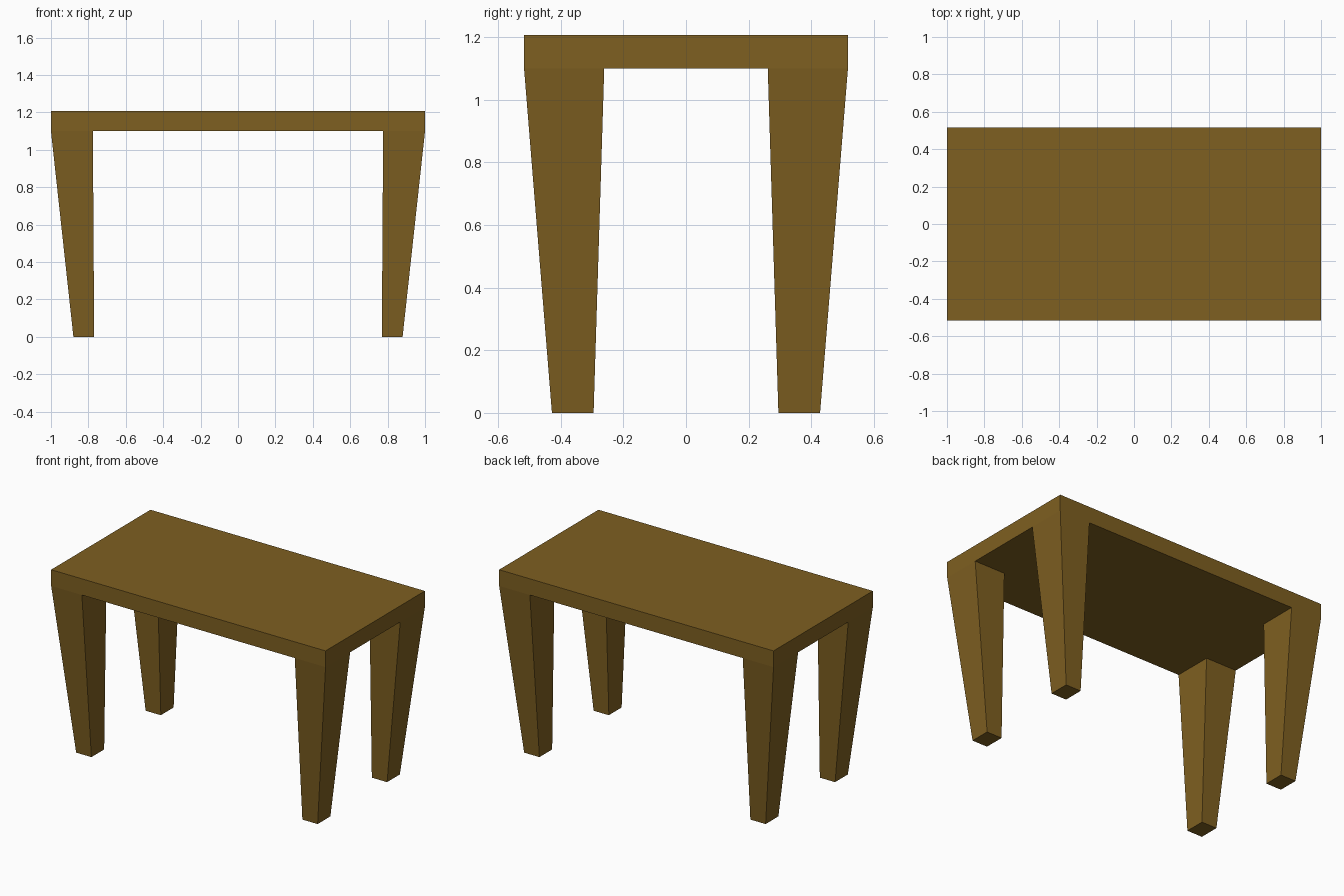
import bpy, bmesh
from mathutils import Vector

if "Cube" in bpy.data.objects:
    bpy.data.objects.remove(bpy.data.objects["Cube"])

HALF_X, HALF_Y = 1.0, 0.517      # table top half size
TOP_Z, UNDER_Z = 1.207, 1.10     # table top thickness
LEG_X, LEG_Y = 0.776, 0.261      # inner edges of the legs at the top
FOOT_X = (0.769, 0.88)           # inner and outer edges of the feet
FOOT_Y = (0.295, 0.428)

bm = bmesh.new()

# Table top slab
bmesh.ops.create_cube(bm, size=1)
for v in bm.verts:
    v.co = Vector((v.co.x * 2 * HALF_X, v.co.y * 2 * HALF_Y,
                   TOP_Z if v.co.z > 0 else UNDER_Z))

# Cut lines that mark out the leg corners
for axis, d in (((1, 0, 0), LEG_X), ((0, 1, 0), LEG_Y)):
    for s in (-1, 1):
        bmesh.ops.bisect_plane(bm, geom=bm.verts[:] + bm.edges[:] + bm.faces[:],
                               plane_co=Vector(axis) * d * s, plane_no=axis)

# Tapered legs extruded from the four corner faces of the underside
bm.normal_update()
corners = []
for f in bm.faces:
    c = f.calc_center_median()
    if f.normal.z < -0.9 and abs(c.x) > LEG_X and abs(c.y) > LEG_Y:
        corners.append(f)
for f in corners:
    c = f.calc_center_median()
    sx, sy = (1 if c.x > 0 else -1), (1 if c.y > 0 else -1)
    foot = bmesh.ops.extrude_discrete_faces(bm, faces=[f])["faces"][0]
    for v in foot.verts:
        v.co = Vector((sx * FOOT_X[abs(v.co.x) > abs(c.x)],
                       sy * FOOT_Y[abs(v.co.y) > abs(c.y)], 0))

# Merge the needless cuts on flat areas
bmesh.ops.dissolve_limit(bm, angle_limit=0.005, verts=bm.verts[:], edges=bm.edges[:])
bmesh.ops.recalc_face_normals(bm, faces=bm.faces[:])

mesh = bpy.data.meshes.new("table")
bm.to_mesh(mesh)
bm.free()
table = bpy.data.objects.new("table", mesh)
bpy.context.collection.objects.link(table)

# Brown wood
wood = bpy.data.materials.new("wood")
wood.diffuse_color = (0.21, 0.115, 0.015, 1)
wood.use_nodes = True
wood.node_tree.nodes["Principled BSDF"].inputs["Base Color"].default_value = wood.diffuse_color
mesh.materials.append(wood)
